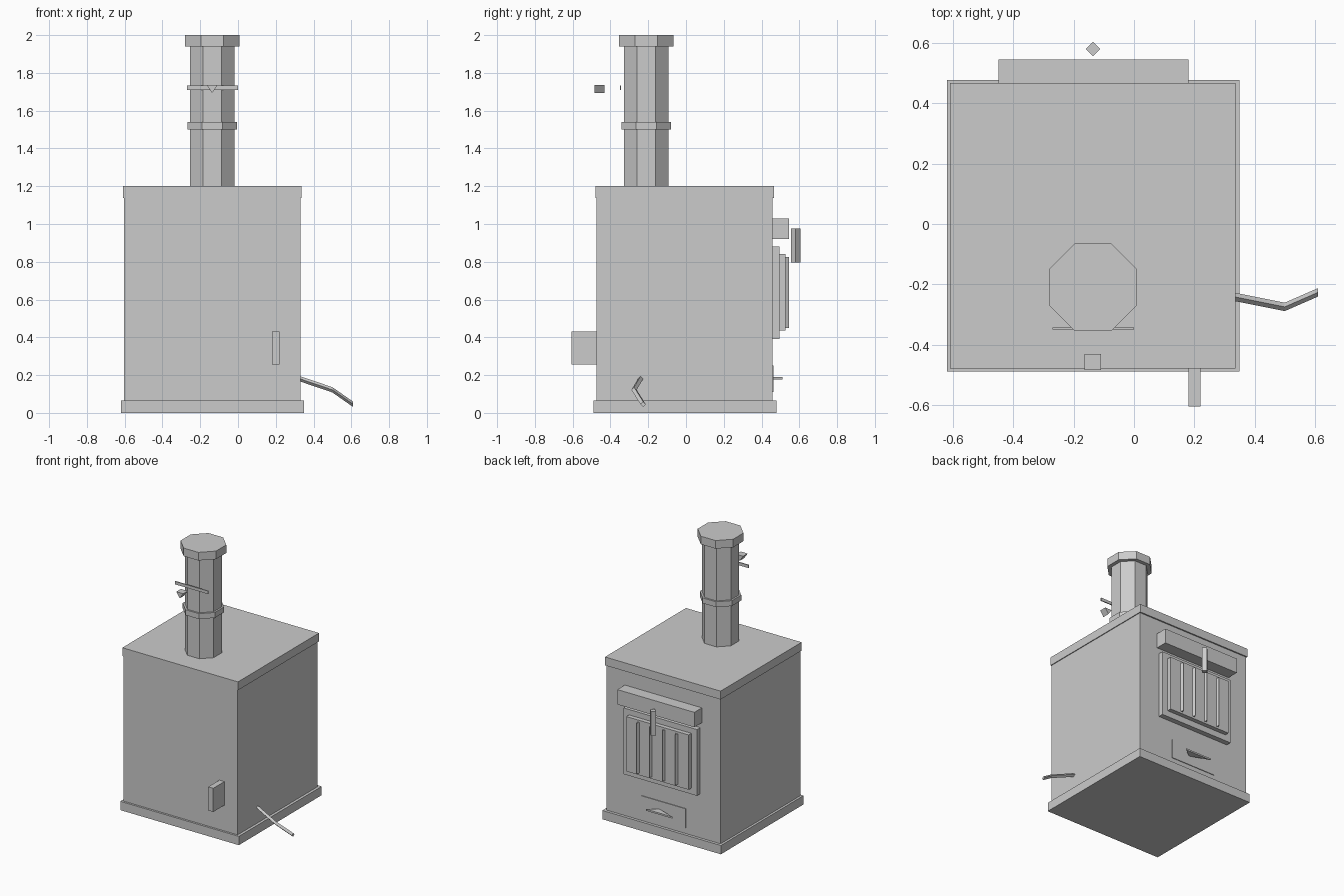
import bpy, bmesh
from math import pi, cos, sin
from mathutils import Vector

if "Cube" in bpy.data.objects:
    bpy.data.objects.remove(bpy.data.objects["Cube"])

CX, CY = -0.136, -0.21   # flue axis; the door shares the x centre


def make(name, verts, faces):
    me = bpy.data.meshes.new(name)
    me.from_pydata([tuple(v) for v in verts], [], faces)
    bm = bmesh.new()
    bm.from_mesh(me)
    bmesh.ops.recalc_face_normals(bm, faces=bm.faces)
    bm.to_mesh(me)
    bm.free()
    ob = bpy.data.objects.new(name, me)
    bpy.context.collection.objects.link(ob)
    return ob


def skin(name, rings):
    """Join equal-sized rings of points into a capped solid."""
    n = len(rings[0])
    verts = [p for r in rings for p in r]
    faces = [tuple(range(n)), tuple(range(len(verts) - n, len(verts)))]
    for k in range(len(rings) - 1):
        for i in range(n):
            j = (i + 1) % n
            faces.append((k*n + i, k*n + j, k*n + n + j, k*n + n + i))
    return make(name, verts, faces)


def box(name, x0, x1, y0, y1, z0, z1):
    ring = [(x0, y0), (x1, y0), (x1, y1), (x0, y1)]
    return skin(name, [[(x, y, z) for x, y in ring] for z in (z0, z1)])


def prism(name, pts, z0, z1):
    return skin(name, [[(x, y, z) for x, y in pts] for z in (z0, z1)])


def ngon(cx, cy, r, n, turn=0.0):
    return [(cx + r*cos(turn + 2*pi*i/n), cy + r*sin(turn + 2*pi*i/n)) for i in range(n)]


# Stove carcass
box("base", -0.62, 0.35, -0.49, 0.478, 0, 0.065)
box("body", -0.603, 0.33, -0.475, 0.457, 0.06, 1.145)
box("top_plate", -0.61, 0.336, -0.48, 0.467, 1.138, 1.2)

# Flue pipe, collar and cap
prism("flue_pipe", ngon(CX, CY, 0.128, 8, pi/8), 1.195, 1.945)
prism("flue_collar", ngon(CX, CY, 0.142, 8, pi/8), 1.5, 1.54)
prism("flue_cap", ngon(CX, CY, 0.157, 8, pi/8), 1.94, 2.0)

# Damper strip and loose knob in front of the flue
box("damper_strip", -0.27, 0.0, -0.35, -0.343, 1.71, 1.732)
knob = [(-0.165, 1.735), (-0.109, 1.735), (-0.137, 1.694)]
skin("damper_knob", [[(x, y, z) for x, z in knob] for y in (-0.485, -0.432)])

# Fire door on the back: lintel, frame, panel, bars, handle
box("door_lintel", -0.45, 0.18, 0.45, 0.545, 0.92, 1.03)
box("door_frame", CX - 0.3, CX + 0.3, 0.45, 0.495, 0.39, 0.88)
box("door_panel", CX - 0.255, CX + 0.255, 0.49, 0.527, 0.435, 0.84)
for i in range(4):
    x = CX + (i - 1.5)*0.105
    prism(f"door_bar_{i + 1}", [(x - 0.011, 0.522), (x + 0.011, 0.522), (x, 0.545)], 0.45, 0.825)
prism("door_handle", ngon(CX, 0.581, 0.024, 4), 0.795, 0.975)

# Ash door and its pull
box("ash_door", CX - 0.185, CX + 0.185, 0.45, 0.462, 0.11, 0.25)
prism("ash_pull", [(-0.03, 0.512), (-0.25, 0.512), (-0.1, 0.458)], 0.178, 0.19)

# Side box on the front
box("front_bracket", 0.18, 0.221, -0.605, -0.47, 0.255, 0.43)

# Bent poker lever on the right side
path = [Vector(p) for p in ((0.30, -0.235, 0.19), (0.50, -0.275, 0.122), (0.61, -0.227, 0.045))]
rings = []
for p in path:
    rings.append([(p.x, p.y + 0.014*cos(a), p.z + 0.014*sin(a)) for a in (0, pi/2, pi, 3*pi/2)])
skin("poker_lever", rings)
